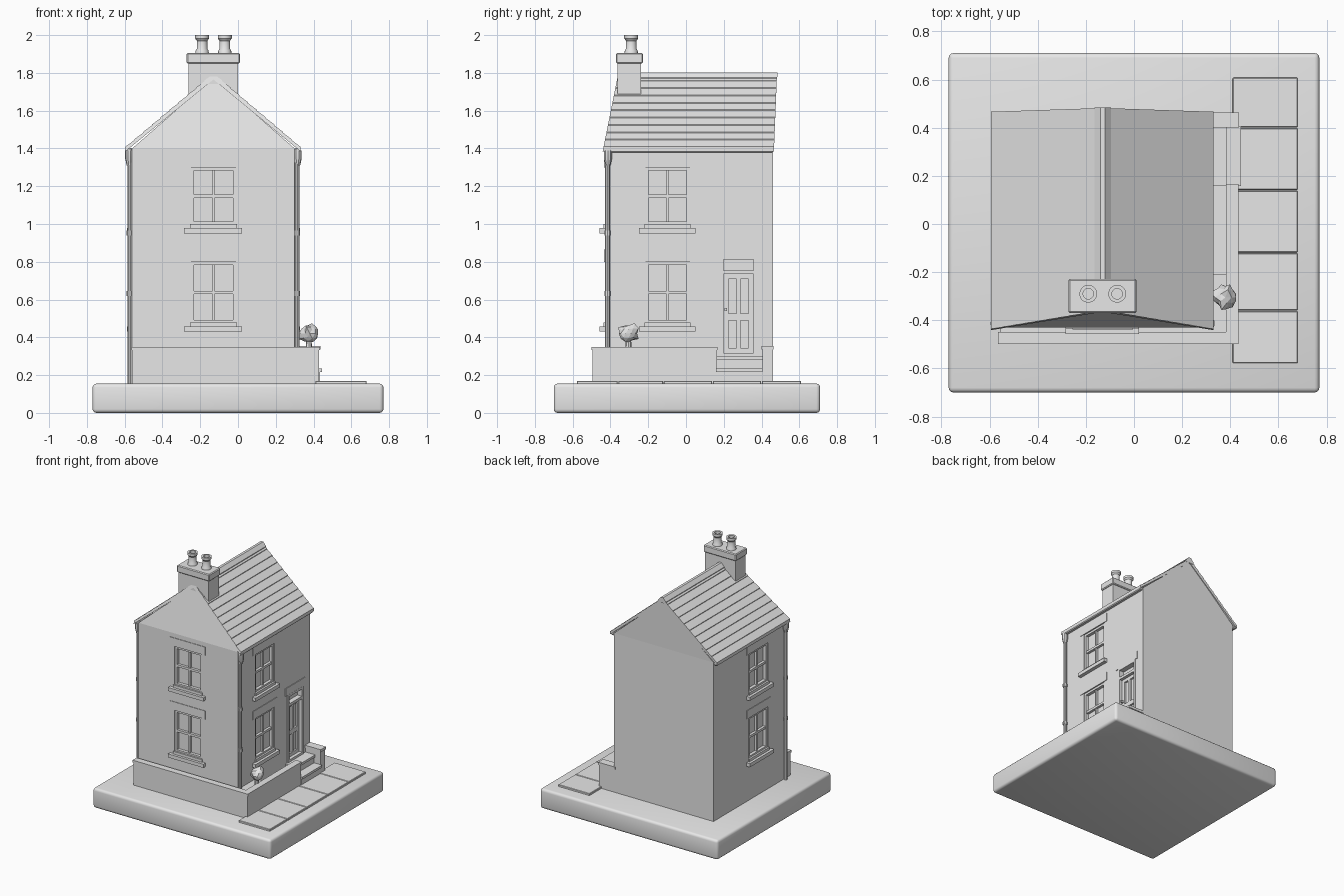
import bpy, bmesh, math, random
from mathutils import Vector

cube = bpy.data.objects.get("Cube")
if cube:
    bpy.data.objects.remove(cube, do_unlink=True)

GREY = bpy.data.materials.new("plain grey")
GREY.use_nodes = True
GREY.diffuse_color = (0.8, 0.8, 0.8, 1)
GREY.node_tree.nodes["Principled BSDF"].inputs["Base Color"].default_value = (0.8, 0.8, 0.8, 1)


def finish(name, bm, smooth=False):
    bmesh.ops.recalc_face_normals(bm, faces=bm.faces)
    mesh = bpy.data.meshes.new(name)
    bm.to_mesh(mesh)
    bm.free()
    mesh.materials.append(GREY)
    ob = bpy.data.objects.new(name, mesh)
    bpy.context.scene.collection.objects.link(ob)
    if smooth:
        bpy.ops.object.select_all(action='DESELECT')
        ob.select_set(True)
        bpy.context.view_layer.objects.active = ob
        bpy.ops.object.shade_smooth_by_angle(angle=math.radians(35))
    return ob


def box(name, x, y, z, bevel=0.0, segments=2):
    bm = bmesh.new()
    bmesh.ops.create_cube(bm, size=1)
    for v in bm.verts:
        v.co = [a + (c + 0.5) * (b - a) for c, (a, b) in zip(v.co, (x, y, z))]
    if bevel:
        bmesh.ops.bevel(bm, geom=bm.edges[:], offset=bevel, segments=segments,
                        profile=0.5, affect='EDGES')
    return finish(name, bm, bevel > 0)


def prism(name, profile, front, back):
    """Extrude an x-z profile between two end surfaces given as y(z)."""
    bm = bmesh.new()
    a = [bm.verts.new((x, front(z), z)) for x, z in profile]
    b = [bm.verts.new((x, back(z), z)) for x, z in profile]
    bm.faces.new(a)
    bm.faces.new(b)
    for i in range(len(a)):
        j = (i + 1) % len(a)
        bm.faces.new((a[i], a[j], b[j], b[i]))
    return finish(name, bm)


def lathe(name, profile, x, y, segments=16):
    bm = bmesh.new()
    vs = [bm.verts.new((x + r, y, z)) for r, z in profile]
    es = [bm.edges.new(p) for p in zip(vs, vs[1:])]
    bmesh.ops.spin(bm, geom=vs + es, cent=(x, y, 0), axis=(0, 0, 1),
                   angle=math.tau, steps=segments)
    bmesh.ops.remove_doubles(bm, verts=bm.verts, dist=0.0005)
    return finish(name, bm, True)


# Wall planes
LEFT, RIGHT, FRONT, BACK = -0.56, 0.30, -0.43, 0.46
GROUND, EAVE, RIDGE, MID = 0.15, 1.40, 1.795, -0.13


def wall_box(name, side, u, z, d):
    """Box on a wall: u runs along the wall, d is the distance outward."""
    if side == "front":
        return box(name, u, (FRONT - d[1], FRONT - d[0]), z)
    if side == "right":
        return box(name, (RIGHT + d[0], RIGHT + d[1]), u, z)
    return box(name, (LEFT - d[1], LEFT - d[0]), u, z)


# Plinth and house walls
box("plinth", (-0.77, 0.77), (-0.70, 0.71), (0, 0.155), 0.02, 3)
body = box("house_walls", (LEFT, RIGHT), (FRONT, BACK), (GROUND, EAVE))
cutters = []


def frame(name, side, u, z, w, depth):
    """Four frame bars around an opening."""
    for i in (0, 1):
        a = u[i] - (w if i else 0)
        wall_box(name + "_stile", side, (a, a + w), z, depth)
        b = z[i] - (w if i else 0)
        wall_box(name + "_rail", side, u, (b, b + w), depth)


def window(side, u0, u1, z0, z1):
    name = side + "_window"
    cutters.append(wall_box("cutter", side, (u0, u1), (z0, z1), (-0.03, 0.05)))
    frame(name, side, (u0, u1), (z0, z1), 0.017, (-0.035, -0.006))
    um, zm = (u0 + u1) / 2, (z0 + z1) / 2
    wall_box(name + "_mullion", side, (um - 0.006, um + 0.006), (z0, z1), (-0.035, -0.014))
    wall_box(name + "_meeting_rail", side, (u0, u1), (zm - 0.009, zm + 0.009), (-0.035, -0.01))
    wall_box(name + "_sill", side, (u0 - 0.035, u1 + 0.03), (z0 - 0.045, z0 - 0.017), (-0.02, 0.028))
    wall_box(name + "_apron", side, (u0 - 0.005, u1 + 0.005), (z0 - 0.02, z0 + 0.004), (-0.03, 0.008))
    wall_box(name + "_lintel", side, (u0 - 0.035, u1 + 0.03), (z1, z1 + 0.065), (-0.02, 0.004))


for z0, z1 in ((0.475, 0.80), (0.995, 1.30)):
    window("front", -0.25, -0.01, z0, z1)
    for side in ("right", "left"):
        window(side, -0.215, 0.02, z0, z1)

# Door with transom, panels and knob
cutters.append(wall_box("cutter", "right", (0.18, 0.375), (0.30, 0.83), (-0.035, 0.05)))
frame("door_frame", "right", (0.18, 0.375), (0.30, 0.83), 0.018, (-0.04, 0.006))
wall_box("door_transom", "right", (0.18, 0.375), (0.735, 0.755), (-0.04, 0.004))
wall_box("door_lintel", "right", (0.155, 0.40), (0.83, 0.89), (-0.02, 0.005))
frame("door_leaf", "right", (0.198, 0.357), (0.318, 0.735), 0.026, (-0.04, -0.02))
wall_box("door_lock_rail", "right", (0.20, 0.355), (0.49, 0.525), (-0.04, -0.02))
wall_box("door_muntin", "right", (0.267, 0.288), (0.32, 0.73), (-0.04, -0.02))
wall_box("door_knob", "right", (0.203, 0.217), (0.54, 0.555), (-0.025, 0.0))

# Cut the openings into the walls
for c in cutters:
    mod = body.modifiers.new("opening", 'BOOLEAN')
    mod.operation, mod.solver, mod.object = 'DIFFERENCE', 'EXACT', c
cut = bpy.data.meshes.new_from_object(body.evaluated_get(bpy.context.evaluated_depsgraph_get()))
body.modifiers.clear()
body.data = cut
for c in cutters:
    bpy.data.objects.remove(c, do_unlink=True)


# Gable, leaning back at the front
def lean_front(z):
    return FRONT + (z - EAVE) * 0.2


def lean_back(z):
    return BACK + (z - EAVE) * 0.04


prism("gable", [(LEFT, EAVE), (RIGHT, EAVE), (MID, RIDGE - 0.02)], lean_front, lean_back)

# Roof with stepped slate courses on both slopes
COURSES = 10
eave_l, eave_r, low = -0.595, 0.33, 1.405


def slope(edge):
    pts = []
    for i in range(COURSES):
        for t, lift in ((i / COURSES, 0.005), ((i + 1) / COURSES, 0.0)):
            pts.append((edge + (MID - edge) * t, low + (RIDGE - low) * t + lift))
    return pts


under = [(eave_r, low - 0.02), (MID, RIDGE - 0.03), (eave_l, low - 0.02)]
prism("roof", slope(eave_l) + slope(eave_r)[::-1][1:] + under,
      lambda z: lean_front(z) - 0.008, lambda z: lean_back(z) + 0.006)
prism("ridge_tiles", [(MID - 0.035, RIDGE - 0.035), (MID - 0.035, RIDGE - 0.02), (MID - 0.01, 1.803),
                      (MID + 0.01, 1.803), (MID + 0.035, RIDGE - 0.02), (MID + 0.035, RIDGE - 0.035)],
      lambda z: -0.30, lambda z: lean_back(z) + 0.008)

# Chimney stack, cap and pots
box("chimney_stack", (-0.262, 0.0), (-0.362, -0.238), (1.55, 1.87))
box("chimney_cap", (-0.272, 0.01), (-0.37, -0.228), (1.85, 1.905), 0.006, 1)
for x in (-0.19, -0.07):
    lathe("chimney_pot", [(0, 1.90), (0.036, 1.90), (0.034, 1.918), (0.028, 1.928), (0.028, 1.97),
                          (0.037, 1.982), (0.037, 2.0), (0.022, 2.0), (0.022, 1.95), (0, 1.95)], x, -0.29)

# Gutters, downpipes and hoppers
for x, s, foot in ((LEFT, -1, GROUND), (RIGHT, 1, 0.30)):
    a, b = sorted((x, x + s * 0.03))
    box("gutter", (a, b), (FRONT, BACK), (1.378, 1.403), 0.006, 1)
    px = x + s * 0.012
    lathe("downpipe", [(0, foot), (0.013, foot), (0.013, 1.39), (0, 1.39)], px, -0.416, 10)
    lathe("hopper", [(0, 1.31), (0.014, 1.31), (0.022, 1.345), (0.022, 1.39), (0, 1.39)], px + s * 0.003, -0.413, 10)
    for z in (0.62, 0.94):
        lathe("pipe_collar", [(0.012, z), (0.017, z), (0.017, z + 0.025), (0.012, z + 0.025)], px, -0.416, 10)

# Garden walls, soil bed and end pier
for name, x, y in (("front_garden_wall", (-0.56, 0.43), (-0.495, -0.45)),
                   ("side_garden_wall", (0.387, 0.43), (-0.495, 0.165))):
    box(name, x, y, (GROUND, 0.345))
    box(name + "_coping", (x[0] - 0.004, x[1] + 0.004), (y[0] - 0.004, y[1] + 0.002), (0.333, 0.35))
box("front_soil", (-0.555, 0.39), (-0.455, -0.42), (GROUND, 0.325))
box("side_soil", (0.29, 0.39), (-0.455, -0.21), (GROUND, 0.325))
box("side_bed", (0.29, 0.39), (-0.21, 0.16), (GROUND, 0.26))
box("end_pier", (0.29, 0.43), (0.405, 0.46), (GROUND, 0.345))
box("end_pier_coping", (0.29, 0.436), (0.40, 0.464), (0.335, 0.355))

# Door steps with nosings
for out, top in ((0.375, 0.30), (0.435, 0.235)):
    box("door_step", (0.27, out), (0.165, 0.405), (GROUND, top - 0.01))
    box("step_tread", (0.27, out + 0.01), (0.158, 0.405), (top - 0.018, top))

# Paving slabs
edges = [-0.58, -0.36, -0.12, 0.14, 0.40, 0.61]
for a, b in zip(edges, edges[1:]):
    box("paving_slab", (0.41, 0.68), (a + 0.002, b - 0.002), (GROUND, 0.17), 0.003, 1)

# Spiky shrub on a short stem
random.seed(4)
bm = bmesh.new()
bmesh.ops.create_icosphere(bm, subdivisions=2, radius=1)
centre = Vector((0.38, -0.305, 0.42))
for v in bm.verts:
    v.co = centre + v.co * random.choice((0.042, 0.046, 0.05, 0.064))
finish("shrub", bm)
lathe("shrub_stem", [(0, 0.31), (0.018, 0.31), (0.014, 0.40), (0, 0.40)], 0.375, -0.305, 8)
